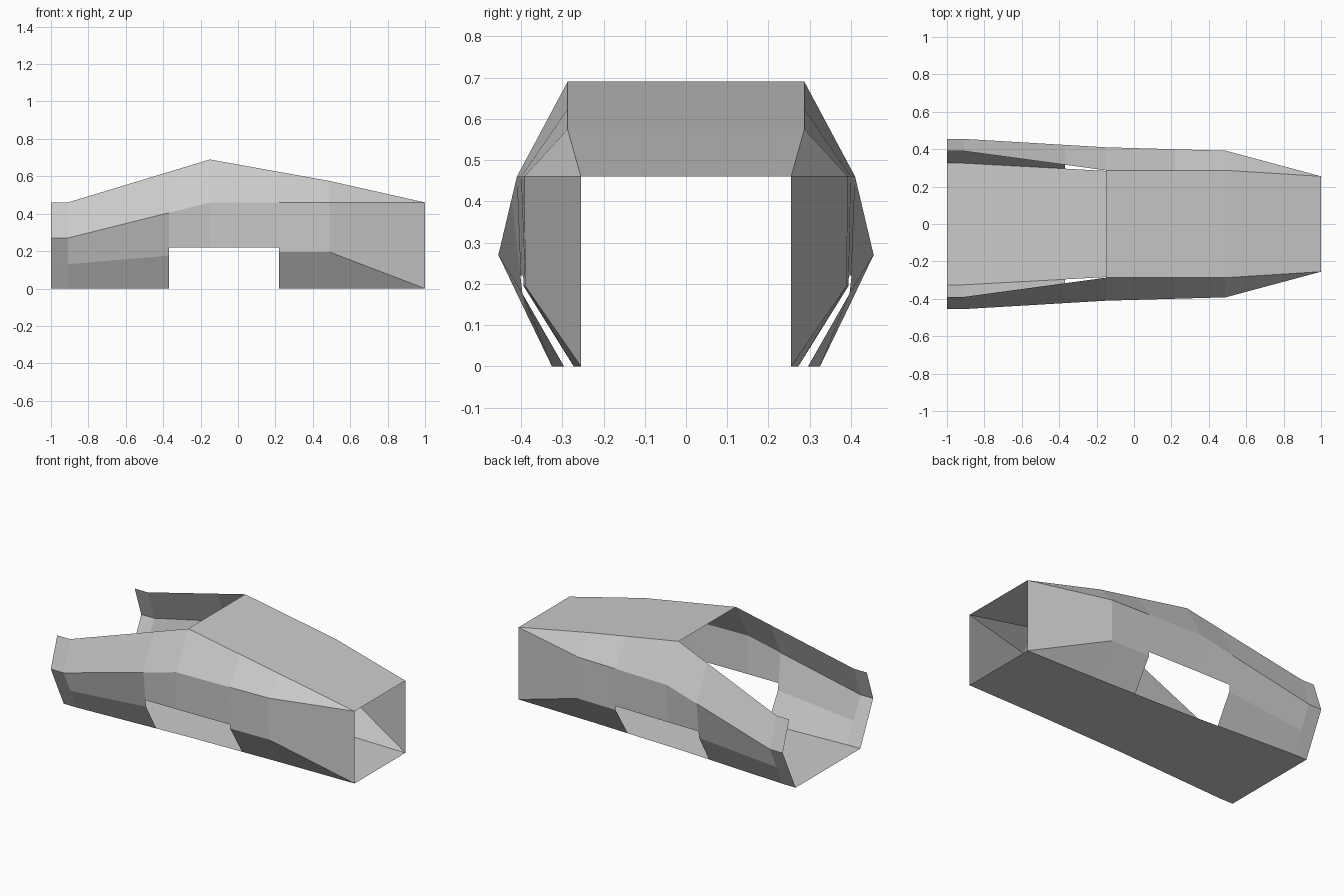
import bpy, bmesh

if "Cube" in bpy.data.objects:
    bpy.data.objects.remove(bpy.data.objects["Cube"])

# cross-sections: x, then (y, z) at floor edge, lower crease, shoulder, roof edge
SECTIONS = [
    (-1.00, [(.325, 0), (.388, .13), (.455, .27), (.39, .46)]),
    (-0.91, [(.325, 0), (.388, .13), (.455, .27), (.39, .46)]),
    (-0.15, [(.284, 0), (.400, .195), (.41, .46), (.287, .69)]),
    (0.49, [(.264, 0), (.390, .195), (.392, .46), (.287, .575)]),
    (1.00, [(.255, 0), (.255, 0), (.255, .46), (.255, .46)]),
]


def loft(bm, rows):
    """Skin rows of points with quads, merging coincident points."""
    grid = [[bm.verts.new(p) for p in row] for row in rows]
    for a, b in zip(grid, grid[1:]):
        for i in range(len(a) - 1):
            bm.faces.new((a[i], b[i], b[i + 1], a[i + 1]))
    bmesh.ops.remove_doubles(bm, verts=bm.verts, dist=1e-4)


def finish(name, bm, up_hint):
    bm.normal_update()
    if sum(f.normal.dot(up_hint) for f in bm.faces) < 0:
        bmesh.ops.reverse_faces(bm, faces=bm.faces)
    mesh = bpy.data.meshes.new(name)
    bm.to_mesh(mesh)
    bm.free()
    obj = bpy.data.objects.new(name, mesh)
    bpy.context.collection.objects.link(obj)
    return obj


# floor and roof: full-width strips across the body
def strip(name, sections, index, up_hint):
    bm = bmesh.new()
    loft(bm, [[(x, s * p[index][0], p[index][1]) for s in (-1, 1)]
              for x, p in sections])
    finish(name, bm, up_hint)


strip("floor", SECTIONS, 0, (0, 0, -1))
strip("roof", SECTIONS[2:], 3, (0, 0, 1))

# side walls with a rectangular doorway, mirrored
bm = bmesh.new()
loft(bm, [[(x, y, z) for y, z in p] for x, p in SECTIONS])
X0, X1, TOP = -0.37, 0.22, 0.22
for co, no in (((X0, 0, 0), (1, 0, 0)), ((X1, 0, 0), (1, 0, 0)),
               ((0, 0, TOP), (0, 0, 1))):
    if no[2]:
        faces = [f for f in bm.faces if X0 < f.calc_center_median().x < X1]
        geom = faces + list({e for f in faces for e in f.edges}) \
            + list({v for f in faces for v in f.verts})
    else:
        geom = bm.verts[:] + bm.edges[:] + bm.faces[:]
    bmesh.ops.bisect_plane(bm, geom=geom, plane_co=co, plane_no=no)
door = [f for f in bm.faces
        if X0 < f.calc_center_median().x < X1
        and max(v.co.z for v in f.verts) < TOP + 1e-3]
bmesh.ops.delete(bm, geom=door, context='FACES')
walls = finish("side_walls", bm, (0, 1, 0))
mirror = walls.modifiers.new("mirror", 'MIRROR')
mirror.use_axis = (False, True, False)
